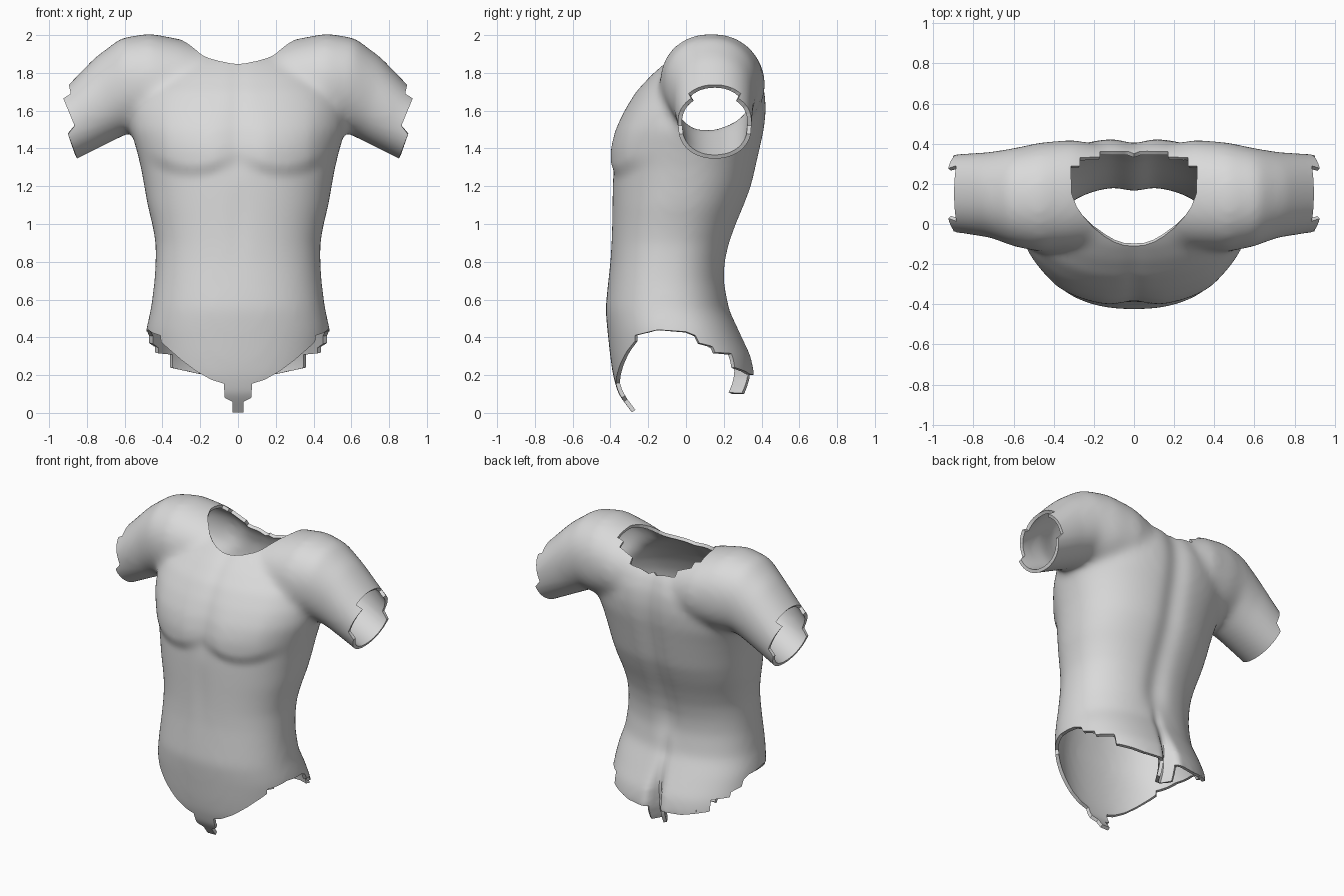
import bpy, bmesh, math

if "Cube" in bpy.data.objects:
    bpy.data.objects.remove(bpy.data.objects["Cube"])

skin = bpy.data.materials.new("plain grey")
skin.diffuse_color = (0.7, 0.7, 0.7, 1)
skin.use_nodes = True
skin.node_tree.nodes["Principled BSDF"].inputs["Base Color"].default_value = skin.diffuse_color
cut_mark = bpy.data.materials.new("cut mark")


def new_object(name, bm, material):
    bmesh.ops.recalc_face_normals(bm, faces=bm.faces)
    me = bpy.data.meshes.new(name)
    bm.to_mesh(me)
    bm.free()
    me.materials.append(material)
    ob = bpy.data.objects.new(name, me)
    bpy.context.collection.objects.link(ob)
    return ob


def loft(bm, rings):
    rows = [[bm.verts.new(p) for p in r] for r in rings]
    n = len(rows[0])
    for a, b in zip(rows, rows[1:]):
        for i in range(n):
            j = (i + 1) % n
            bm.faces.new((a[i], a[j], b[j], b[i]))
    bm.faces.new(rows[0])
    bm.faces.new(rows[-1])


def oval(power, n=48):
    for i in range(n):
        c, s = math.cos(math.tau * i / n), math.sin(math.tau * i / n)
        yield (math.copysign(abs(c) ** (2 / power), c),
               math.copysign(abs(s) ** (2 / power), s))


def prism(name, outline, axis, lo, hi):
    """Extrude a 2D outline along one axis."""
    place = {"x": lambda p, h: (h, p[0], p[1]),
             "y": lambda p, h: (p[0], h, p[1]),
             "z": lambda p, h: (p[0], p[1], h)}[axis]
    bm = bmesh.new()
    loft(bm, [[place(p, h) for p in outline] for h in (lo, hi)])
    ob = new_object(name, bm, cut_mark)
    ob.hide_render = True
    return ob


def mirrored(half):
    return half + [(-x, v) for x, v in reversed(half) if x > 0]


def apply(ob, kind, **settings):
    m = ob.modifiers.new(kind, kind)
    for k, v in settings.items():
        setattr(m, k, v)
    bpy.context.view_layer.objects.active = ob
    bpy.ops.object.modifier_apply(modifier=m.name)


# Trunk: height, front y, back y, half width
trunk = [(-.06, -.24, .22, .36), (.02, -.30, .28, .42), (.1, -.36, .335, .46),
         (.2, -.388, .368, .49), (.3, -.402, .347, .495), (.44, -.417, .28, .488),
         (.55, -.427, .228, .462), (.7, -.412, .207, .443), (.8, -.402, .214, .437),
         (.9, -.397, .237, .437), (1.0, -.394, .273, .455), (1.1, -.392, .315, .48),
         (1.2, -.39, .353, .497), (1.3, -.385, .376, .515), (1.4, -.385, .398, .54),
         (1.5, -.365, .42, .57), (1.6, -.325, .431, .57), (1.7, -.268, .425, .54),
         (1.79, -.185, .395, .46), (1.855, -.11, .35, .38), (1.91, -.02, .29, .3)]
bm = bmesh.new()
loft(bm, [[(w * c, (f + b) / 2 + (b - f) / 2 * s, z) for c, s in oval(2.25)]
          for z, f, b, w in trunk])

# Shoulders and upper arms: top x, top z, bottom x, bottom z, front y, back y
arm = [(0, 1.885, 0, 1.5, -.08, .36), (.3, 1.978, .3, 1.5, -.125, .42),
       (.47, 2.01, .45, 1.48, -.14, .408), (.62, 1.985, .56, 1.49, -.115, .38),
       (.76, 1.88, .66, 1.44, -.07, .36), (.90, 1.735, .84, 1.35, -.045, .35),
       (1.02, 1.62, .98, 1.28, -.04, .345)]
sleeves = [(-a, b, -c, d, e, f) for a, b, c, d, e, f in reversed(arm[1:])] + arm
tube = bmesh.new()
loft(tube, [[((tx + bx) / 2 + (tx - bx) / 2 * s, (f + b) / 2 + (b - f) / 2 * c,
              (tz + bz) / 2 + (tz - bz) / 2 * s) for c, s in oval(2.15)]
            for tx, tz, bx, bz, f, b in sleeves])
shoulders = new_object("shoulders", tube, skin)
body = new_object("torso", bm, skin)
apply(body, "BOOLEAN", object=shoulders, operation="UNION", solver="EXACT")
bpy.data.objects.remove(shoulders)
apply(body, "REMESH", mode="VOXEL", voxel_size=0.018)
apply(body, "SMOOTH", factor=0.5, iterations=24)


def bell(v, centre, width):
    return math.exp(-((v - centre) / width) ** 2)


def step(v, lo, hi):
    t = min(1, max(0, (v - lo) / (hi - lo)))
    return t * t * (3 - 2 * t)


# Muscle forms: chest, breastbone, belly line, spine and cleft
normals = [v.normal.copy() for v in body.data.vertices]
for v, nrm in zip(body.data.vertices, normals):
    x, y, z = v.co
    ax = abs(x)
    front, back = step(-nrm.y, .1, .6), step(nrm.y, .1, .6)
    edge = 1.255 + 1.3 * (ax - .24) ** 2
    chest = step(z, edge - .02, edge + .07) * (1 - step(z, 1.35, 1.75))
    dy = -front * .024 * chest * (1 - step(ax, .36, .52)) * (.35 + .65 * step(ax, .02, .16))
    dy += front * .008 * bell(x, 0, .045) * step(z, 1.2, 1.4)
    dy += front * .005 * bell(x, 0, .05) * bell(z, 1.0, .2)
    dy -= back * .024 * bell(x, 0, .075) * step(z, .55, .8)
    dy -= back * .02 * bell(x, 0, .03) * bell(z, .5, .12)
    dy -= back * .10 * bell(x, 0, .035) * (1 - step(z, .2, .5))
    v.co.y += dy
apply(body, "SMOOTH", factor=0.5, iterations=3)

# Openings: neck, legs and sleeve ends
neck = [(0, -.11), (.05, -.107), (.1, -.09), (.15, -.06), (.2, -.02), (.25, .035),
        (.285, .085), (.31, .15), (.315, .29), (.27, .29), (.27, .33), (.17, .335),
        (.17, .362), (.03, .362), (0, .35)]
leg_front = [(0, .003), (.03, .003), (.03, .06), (.07, .08), (.075, .155), (.14, .175),
             (.22, .22), (.3, .28), (.38, .35), (.43, .40), (.48, .435), (.8, .435),
             (.8, -.3)]
leg_side = [(-.271, -.31), (-.271, .41), (-.15, .44), (0, .43), (.05, .41),
            (.07, .37), (.131, .355), (.131, -.31)]
leg_back = [(0, .1), (.045, .1), (.045, .2), (.2, .205), (.36, .24), (.36, .315),
            (.44, .32), (.44, .352), (.81, .352), (.81, -.32)]
cuff = [(.91, 1.8), (.885, 1.69), (.925, 1.665), (.865, 1.52), (.9, 1.475),
        (.835, 1.3), (.80, 1.1), (1.4, 1.1), (1.4, 1.8)]
cutters = [
    prism("neck_cutter", mirrored(neck), "z", 1.785, 2.4),
    prism("leg_front_cutter", mirrored(leg_front), "y", -1, -.253),
    prism("leg_side_cutter", leg_side, "x", -.9, .9),
    prism("leg_back_cutter", mirrored(leg_back), "y", .117, 1),
    prism("right_cuff_cutter", cuff, "y", -1, 1),
    prism("left_cuff_cutter", [(-x, z) for x, z in cuff], "y", -1, 1)]
for c in cutters:
    apply(body, "BOOLEAN", object=c, operation="DIFFERENCE", solver="EXACT",
          material_mode="TRANSFER")
    bpy.data.objects.remove(c)

# Remove the cut walls to leave an open skin, then give it thickness
marked = {i for i, m in enumerate(body.data.materials) if m == cut_mark}
bm = bmesh.new()
bm.from_mesh(body.data)
bmesh.ops.delete(bm, geom=[f for f in bm.faces if f.material_index in marked],
                 context="FACES")
bmesh.ops.remove_doubles(bm, verts=bm.verts, dist=0.001)
for f in bm.faces:
    f.material_index = 0
bm.to_mesh(body.data)
bm.free()
body.data.materials.clear()
body.data.materials.append(skin)
bpy.data.materials.remove(cut_mark)
apply(body, "SOLIDIFY", thickness=0.022, offset=-1)

# Smooth skin with crisp rims
bpy.ops.object.select_all(action="DESELECT")
body.select_set(True)
bpy.context.view_layer.objects.active = body
bpy.ops.object.shade_smooth_by_angle(angle=math.radians(40))
